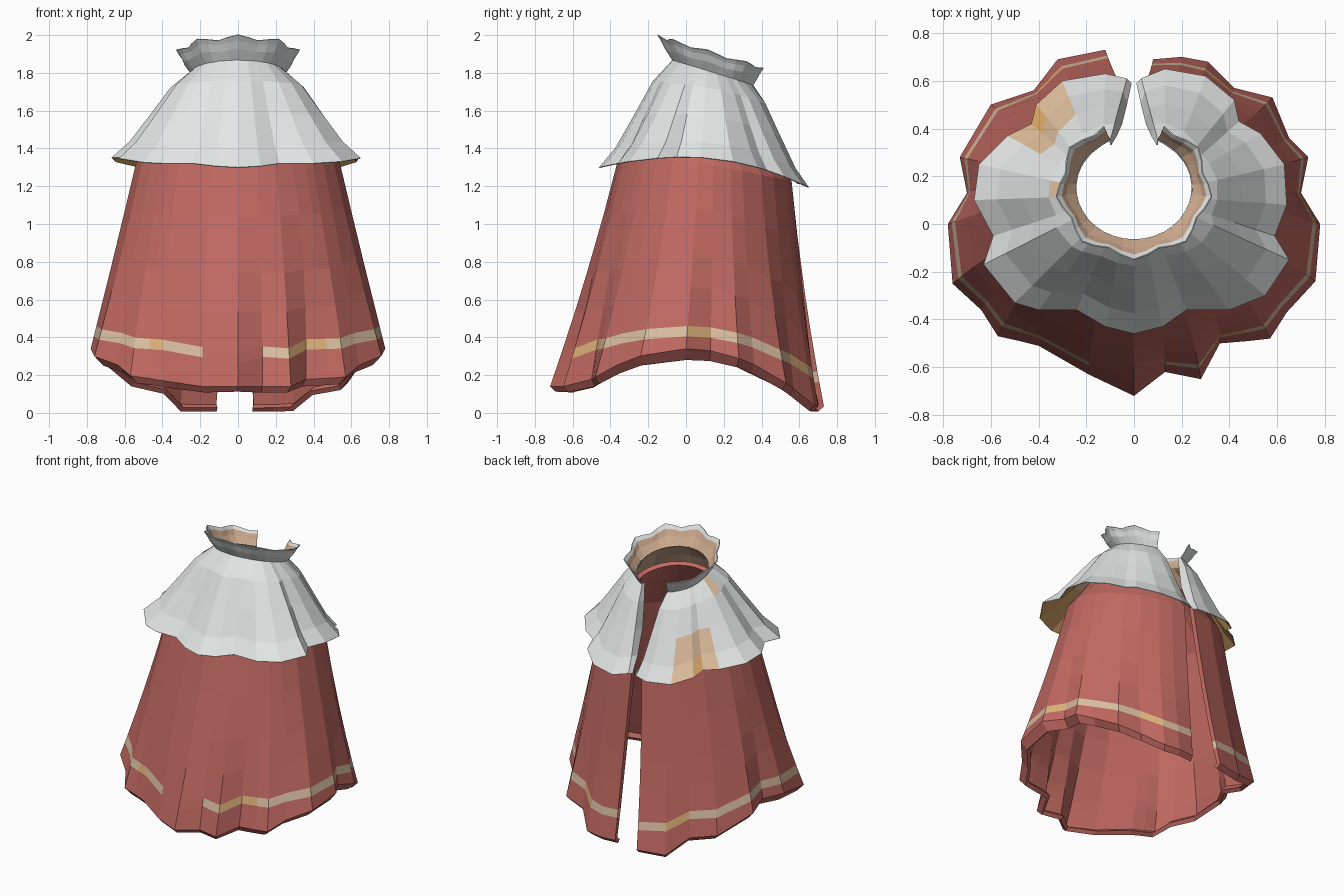
import bpy
import math
from mathutils import Vector

if "Cube" in bpy.data.objects:
    bpy.data.objects.remove(bpy.data.objects["Cube"])


def material(name, rgb):
    mat = bpy.data.materials.new(name)
    mat.use_nodes = True
    color = (*rgb, 1)
    mat.diffuse_color = color
    bsdf = next(n for n in mat.node_tree.nodes if n.type == 'BSDF_PRINCIPLED')
    bsdf.inputs["Base Color"].default_value = color
    bsdf.inputs["Roughness"].default_value = 0.9
    return mat


red = material("red cloth", (0.53, 0.14, 0.12))
white = material("white cloth", (0.76, 0.79, 0.78))
tan = material("tan lining", (0.66, 0.43, 0.29))
ochre = material("ochre lining", (0.6, 0.33, 0.12))
beige = material("beige trim", (0.7, 0.52, 0.36))
gold = material("gold trim", (0.72, 0.44, 0.19))
peach = material("peach patch", (0.74, 0.52, 0.34))
orange = material("orange accent", (0.75, 0.42, 0.15))


def loft(name, rings, mats, thickness, rule, lining_offset):
    """Open sheet through equal rings, listed bottom to top, with cloth thickness."""
    count = len(rings[0])
    verts = [p for ring in rings for p in ring]
    faces, slots = [], []
    for r in range(len(rings) - 1):
        for i in range(count - 1):
            a = r * count + i
            faces.append((a, a + count, a + count + 1, a + 1))
            slots.append(rule(r, i))
    mesh = bpy.data.meshes.new(name)
    mesh.from_pydata(verts, [], faces)
    for mat in mats:
        mesh.materials.append(mat)
    for poly, slot in zip(mesh.polygons, slots):
        poly.material_index = slot
    obj = bpy.data.objects.new(name, mesh)
    bpy.context.collection.objects.link(obj)
    solid = obj.modifiers.new("cloth thickness", 'SOLIDIFY')
    solid.thickness = thickness
    solid.offset = -1
    solid.material_offset = lining_offset


def angles(outline, gap):
    """Angle of each outline point from the front, stretched to end at the back gap."""
    raw = [math.atan2(x, 0.08 - y) for x, y in outline]
    first, last = raw[0], -raw[-1]
    return [a * (math.pi - gap) / (first if a > 0 else last) for a in raw]


def oval(a, rx, ry, cy, height):
    y = cy - ry * math.cos(a)
    return Vector((rx * math.sin(a), y, height(y)))


def neck_height(y):
    return 1.85 - 0.3 * y


# Skirt: pleated hem fading into a smooth cone, open at the back
hem = [(.08, .69), (.2, .7), (.31, .68), (.42, .57), (.58, .53), (.65, .36), (.73, .28),
       (.7, .13), (.78, 0), (.76, -.24), (.64, -.37), (.57, -.48), (.48, -.49), (.36, -.5),
       (.28, -.65), (.13, -.62), (0, -.72), (-.19, -.63), (-.4, -.51), (-.48, -.49),
       (-.57, -.47), (-.64, -.36), (-.76, -.25), (-.78, 0), (-.7, .13), (-.73, .28),
       (-.6, .5), (-.42, .56), (-.32, .69), (-.12, .73)]


def hem_height(y):
    return max(0.34 - 0.65 * y * y, 0.035 if y > 0 else 0.14)


def hem_fold(x, y):
    """Underside edge, turned slightly inward below the hem."""
    return Vector((x * 0.94, y * 0.96, hem_height(y) - 0.06 + 0.045 * abs(y)))


def waist_height(y):
    return 1.34 - 0.2 * max(y, 0)


def trim_height(y):
    return 0.405 - (0.45 if y > 0 else 0.28) * y * y


def skirt_point(p, a, s):
    base = Vector((*p, hem_height(p[1])))
    direction = math.atan2(p[0], -p[1])
    smooth = oval(direction, 0.77, 0.67, 0.01, hem_height)
    waist = oval(a, 0.54, 0.46, 0.1, waist_height)
    point = smooth.lerp(waist, s) + (base - smooth) * (1 - s) ** 2
    point.z = base.z + (waist.z - base.z) * s
    return point


def trim_point(p, a, lift):
    low = hem_height(p[1])
    high = oval(a, 0.54, 0.46, 0.1, waist_height).z
    return skirt_point(p, a, (trim_height(p[1]) + lift - low) / (high - low))


turns = angles(hem, 0.07)
pairs = list(zip(hem, turns))
skirt_rings = [[hem_fold(*p) for p in hem], [skirt_point(p, a, 0) for p, a in pairs]]
for lift in (0, 0.055):
    skirt_rings.append([trim_point(p, a, lift) for p, a in pairs])
for s in (0.33, 0.5, 0.75, 1):
    skirt_rings.append([skirt_point(p, a, s) for p, a in pairs])
skirt_rings.append([oval(a, 0.29, 0.26, 0.13, lambda y: 1.7 - 0.2 * y)
                    for a in angles(hem, 0.55)])


def skirt_rule(row, col):
    # the trim stripe breaks at the front and has golden spots
    if row != 2 or col in (15, 16):
        return 0
    return 2 if col in (2, 7, 12, 13, 18, 27) else 1


loft("skirt", skirt_rings, [red, beige, gold, red], 0.03, skirt_rule, 3)

# Capelet: scalloped hem rising to the neck, back edges folded in
cape_hem = [(.03, .61), (.13, .65), (.3, .62), (.42, .52), (.44, .43), (.53, .38),
            (.63, .25), (.64, .08), (.59, -.05), (.65, -.15), (.55, -.3), (.4, -.36),
            (.22, -.36), (.12, -.43), (0, -.46), (-.12, -.43), (-.24, -.36), (-.4, -.36),
            (-.5, -.33), (-.63, -.17), (-.59, -.05), (-.67, .1), (-.65, .25), (-.53, .37),
            (-.43, .42), (-.41, .5), (-.3, .6), (-.12, .63), (-.03, .61)]


def cape_height(y):
    return 1.355 - (0.38 if y > 0 else 0.26) * y * y


def cape_point(p, a, out, rise):
    base = Vector((*p, cape_height(p[1])))
    neck = oval(a, 0.245, 0.22, 0.15, neck_height)
    flat = neck.lerp(base, out)
    flat.z = base.z + (neck.z - base.z) * rise
    return flat


cape_turns = angles(cape_hem, 0.42)
cape_rings = []
for out, rise in ((1, 0), (.78, .18), (.53, .48), (.27, .8), (0, 1)):
    ring = [cape_point(p, a, out, rise) for p, a in zip(cape_hem, cape_turns)]
    side = 0.005 + 0.015 * out
    back = -0.02 - 0.2 * rise * (1 - rise)
    ring.append(ring[-1] + Vector((side, back, 0)))
    ring.insert(0, ring[0] + Vector((-side, back, 0)))
    cape_rings.append(ring)


def cape_rule(row, col):
    # patches sit at the back of one side and beside the collar
    if row < 2 and col in (24, 25, 26):
        return 6 if row == 0 and col == 25 else 4
    if row == 3 and col == 22:
        return 4
    return 0 if row < 2 else 2


loft("capelet", cape_rings, [white, ochre, white, tan, peach, ochre, orange],
     0.005, cape_rule, 1)

# Collar: flared ruffle standing on the neck line
steps = 30
reach = math.pi - 0.42
collar_turns = [reach * (1 - 2 * i / steps) for i in range(steps + 1)]


def collar_ring(rx, ry, cy, lift, ruffle):
    ring = []
    for i, a in enumerate(collar_turns):
        wave = ruffle * math.cos((i - steps / 2) * math.pi / 2)
        ring.append(oval(a, rx + wave, ry + wave, cy,
                         lambda y: neck_height(y) + lift + wave * 0.5))
    return ring


collar_rings = [collar_ring(0.246, 0.222, 0.153, -0.01, 0),
                collar_ring(0.283, 0.253, 0.15, 0.04, 0.008),
                collar_ring(0.298, 0.271, 0.15, 0.075, 0.012),
                collar_ring(0.314, 0.286, 0.15, 0.097, 0.016)]
loft("collar", collar_rings, [white, tan, white, white], 0.006,
     lambda row, col: 2 if row == 2 else 0, 1)
